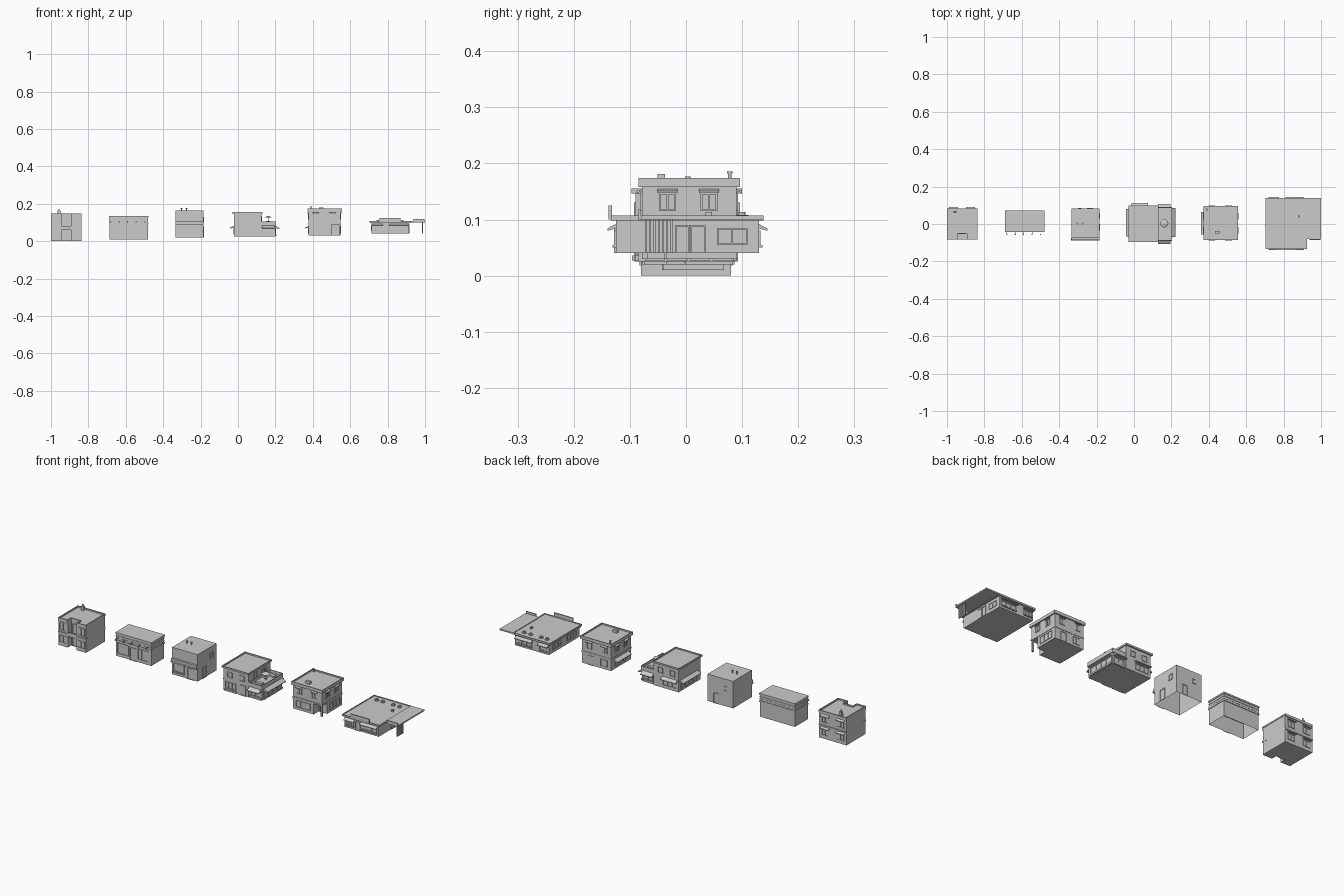
import bpy, bmesh, math
from mathutils import Vector


def mesh(name, verts, faces):
    me = bpy.data.meshes.new(name)
    me.from_pydata(verts, [], faces)
    bm = bmesh.new()
    bm.from_mesh(me)
    bmesh.ops.recalc_face_normals(bm, faces=bm.faces)
    bm.to_mesh(me)
    bm.free()
    ob = bpy.data.objects.new(name, me)
    bpy.context.collection.objects.link(ob)
    return ob


def box(name, x0, x1, y0, y1, z0, z1, floor=True):
    v = [(x, y, z) for z in (z0, z1) for x, y in ((x0, y0), (x1, y0), (x1, y1), (x0, y1))]
    f = [(4, 5, 6, 7)] + [(i, (i + 1) % 4, (i + 1) % 4 + 4, i + 4) for i in range(4)]
    if floor:
        f.append((3, 2, 1, 0))
    return mesh(name, v, f)


def rimmed_roof(name, x0, x1, y0, y1, z0, z1, rim=0.006, dip=0.007):
    """Roof slab whose top is sunk inside a raised edge."""
    ob = box(name, x0, x1, y0, y1, z0, z1)
    bm = bmesh.new()
    bm.from_mesh(ob.data)
    top = max(bm.faces, key=lambda f: f.calc_center_median().z)
    bmesh.ops.inset_region(bm, faces=[top], thickness=rim)
    inner = bmesh.ops.extrude_face_region(bm, geom=[top])
    bmesh.ops.translate(bm, vec=(0, 0, -dip), verts=[g for g in inner["geom"] if isinstance(g, bmesh.types.BMVert)])
    bmesh.ops.delete(bm, geom=[top], context='FACES')
    bm.to_mesh(ob.data)
    bm.free()


def place(side, wall, u, d):
    """Point at u along a wall and d out of it."""
    return {'F': (u, wall - d), 'B': (u, wall + d), 'L': (wall - d, u), 'R': (wall + d, u)}[side]


def panel(name, side, wall, u0, u1, z0, z1, d=0.003):
    a, b = place(side, wall, u0, 0), place(side, wall, u1, d)
    xs, ys = sorted((a[0], b[0])), sorted((a[1], b[1]))
    return box(name, *xs, *ys, z0, z1)


def window(side, wall, u0, u1, z0, z1, panes=1, t=0.003):
    """Raised frame with mullions around the wall surface."""
    panel("window_sill", side, wall, u0, u1, z0, z0 + t)
    panel("window_head", side, wall, u0, u1, z1 - t, z1)
    for i in range(panes + 1):
        u = u0 + (u1 - u0 - t) * i / panes
        panel("window_bar", side, wall, u, u + t, z0 + t, z1 - t)


def awning(side, wall, u0, u1, z0, z1, d=0.018):
    """Wedge canopy sloping down from the wall."""
    prof = [(0, z1), (d, z0 + 0.004), (d, z0), (0, z0 + 0.004)]
    v = [(*place(side, wall, u, p), z) for u in (u0, u1) for p, z in prof]
    f = [(0, 1, 2, 3), (4, 5, 6, 7)] + [(i, (i + 1) % 4, (i + 1) % 4 + 4, i + 4) for i in range(4)]
    mesh("awning", v, f)


def door(side, wall, u0, u1, z0, z1):
    window(side, wall, u0, u1, z0, z1)
    panel("door_leaf", side, wall, u0 + .004, u1 - .004, z0, z1 - .004, .001)


def cyl(name, x, y, z0, z1, r0, r1=None, n=12):
    r1 = r0 if r1 is None else r1
    v = [(x + r * math.cos(2 * math.pi * i / n), y + r * math.sin(2 * math.pi * i / n), z)
         for r, z in ((r0, z0), (r1, z1)) for i in range(n)]
    f = [tuple(range(n)), tuple(range(n, 2 * n))]
    f += [(i, (i + 1) % n, (i + 1) % n + n, i + n) for i in range(n)]
    ob = mesh(name, v, f)
    for p in ob.data.polygons:
        p.use_smooth = len(p.vertices) == 4
    ob.data.set_sharp_from_angle(angle=math.radians(40))


# House 1: two front bays with a recessed balcony between them
box("townhouse_body", -1, -.838, -.05, .08, 0, .138)
box("townhouse_roof_deck", -1, -.838, -.05, .08, .138, .14)
for x0, x1 in ((-1, -.945), (-.893, -.838)):
    box("townhouse_bay", x0, x1, -.08, -.05, 0, .14)
    window('F', -.08, x0 + .006, x1 - .006, .082, .126, 2)
    window('F', -.08, x0 + .006, x1 - .006, .018, .056, 2)
    box("bay_band", x0 - .001, x1 + .001, -.084, -.05, .066, .074)
    box("bay_cornice", x0, x1 + .001, -.083, -.078, .13, .147)
    box("bay_notch_rim", *((x1 - .004, x1) if x0 < -.95 else (x0, x0 + .004)), -.08, -.05, .14, .147)
box("notch_back_rim", -.949, -.889, -.052, -.047, .14, .147)
box("townhouse_rim_left", -1, -.995, -.08, .08, .14, .147)
box("townhouse_rim_right", -.842, -.836, -.08, .08, .14, .147)
box("townhouse_rim_back", -1, -.836, .077, .083, .135, .147)
box("balcony", -.945, -.893, -.082, -.05, .06, .067)
box("balcony_rail", -.945, -.893, -.082, -.079, .067, .082)
door('F', -.05, -.938, -.9, .068, .118)
door('F', -.05, -.938, -.9, 0, .05)
for z in (.085, .018):
    for u in (-.985, -.895):
        window('B', .08, u, u + .04, z, z + .034, 2)
        awning('B', .08, u - .004, u + .044, z + .034, z + .044, .01)
box("townhouse_back_band", -1, -.838, .08, .084, .066, .072)
box("chimney", -.964, -.95, .058, .07, .138, .163)
cyl("chimney_pot", -.957, .064, .163, .173, .003)

# House 2: low shop with cornice bands, open underneath
box("shop_body", -.688, -.482, -.04, .068, .01, .133, False)
for z0, z1, d in ((.127, .135, .003), (.114, .119, .002), (.09, .096, .003), (.102, .107, .001)):
    box("shop_band", -.688 - d, -.482 + d, -.04 - d, .068 + d, z0, z1)
for u in (-.68, -.56):
    window('F', -.04, u, u + .066, .025, .082, 3)
door('F', -.04, -.608, -.568, .01, .078)
for i in range(5):
    x = -.68 + .045 * i
    box("lamp_arm", x - .001, x + .001, -.058, -.04, .106, .108)
    box("lamp_head", x - .003, x + .003, -.06, -.054, .1, .106)

# House 3: tall plain block with a front canopy, open underneath
box("block_body", -.335, -.185, -.075, .083, .02, .163, False)
box("block_canopy", -.335, -.185, -.086, -.075, .086, .108)
box("canopy_lip", -.336, -.184, -.088, -.075, .09, .095)
window('F', -.075, -.327, -.262, .04, .082, 2)
panel("block_counter", 'F', -.075, -.327, -.262, .033, .04, .006)
door('F', -.075, -.245, -.205, .02, .08)
door('R', -.185, -.035, 0, .02, .078)
window('R', -.185, .03, .055, .1, .13)
window('B', .083, -.3, -.28, .1, .125)
door('B', .083, -.25, -.22, .02, .075)
for x in (-.302, -.275):
    cyl("vent_pipe", x, .003, .163, .173, .003)
    cyl("vent_cap", x, .003, .173, .177, .005)

# House 4: cafe with tall block and lower terrace wing
box("cafe_body", -.022, .125, -.09, .093, .025, .146)
rimmed_roof("cafe_roof", -.029, .13, -.097, .1, .146, .155)
box("terrace_wing", .125, .2, -.085, .085, .025, .09)
rimmed_roof("terrace_parapet", .125, .203, -.09, .09, .084, .106, .005, .014)
window('L', -.022, -.06, .075, .035, .07, 4)
awning('L', -.022, -.067, .08, .068, .083, .02)
window('R', .2, -.07, .08, .035, .07, 4)
awning('R', .2, -.07, .085, .066, .084, .022)
for u in (-.055, -.015, .025, .065):
    panel("planter", 'R', .2, u - .018, u + .018, .027, .036, .006)
for s, w in (('F', -.085), ('B', .085)):
    window(s, w, .135, .19, .038, .066, 2)
    awning(s, w, .128, .195, .066, .084, .022)
    panel("planter", s, w, .13, .195, .027, .037, .006)
window('F', -.09, -.012, .05, .04, .075, 3)
panel("planter", 'F', -.09, -.016, .054, .027, .036, .006)
door('F', -.09, .07, .11, .025, .08)
window('B', .093, -.01, .07, .04, .072, 3)
awning('B', .093, -.014, .074, .072, .086, .018)
for s, w in (('F', -.09), ('B', .093)):
    for u in (.0, .07):
        window(s, w, u, u + .03, .1, .13)
door('R', .125, -.05, -.02, .092, .135)
window('R', .125, .02, .06, .105, .132, 2)
cyl("umbrella_pole", .162, .003, .09, .128, .0018, n=8)
cyl("umbrella_top", .162, .003, .126, .136, .022, .001)
cyl("terrace_table", .162, .003, .104, .107, .011)
for y in (-.05, .055):
    box("terrace_bench", .145, .18, y - .01, y + .01, .09, .1)

# House 5: corner house with recessed entrance and column
box("corner_upper", .378, .549, -.078, .09, .09, .16)
box("corner_lower_back", .378, .549, -.035, .09, .03, .09)
box("corner_lower_left", .378, .5, -.078, -.035, .03, .09)
box("corner_column", .54, .549, -.078, -.069, .03, .09)
rimmed_roof("corner_roof", .372, .555, -.085, .096, .158, .174)
box("corner_band", .376, .551, -.081, .092, .088, .095)
door('F', -.035, .507, .537, .03, .083)
for s, w, us in (('R', .549, (-.048, .026)), ('L', .378, (-.048, .026)), ('F', -.078, (.4, .49)), ('B', .09, (.4, .49))):
    for u in us:
        window(s, w, u, u + .03, .115, .148, 2)
        awning(s, w, u - .003, u + .033, .147, .154, .01)
window('L', .378, -.045, .055, .04, .07, 3)
awning('L', .378, -.055, .065, .068, .082, .02)
window('F', -.078, .395, .48, .042, .08, 3)
window('R', .549, -.015, .07, .042, .08, 3)
window('B', .09, .4, .44, .042, .08, 2)
door('B', .09, .48, .515, .03, .08)
box("roof_hatch", .433, .457, -.051, -.037, .166, .181)
cyl("flue", .39, .078, .166, .184, .0035)
cyl("flue_cap", .39, .078, .182, .186, .005)

# House 6: wide diner with flat roof and side carport
box("diner_body", .715, .915, -.125, .13, .04, .1)
rimmed_roof("diner_roof", .704, .925, -.134, .138, .098, .107, .005, .004)
box("carport_roof", .92, 1, -.08, .138, .1, .107)
box("front_sign_board", .757, .868, -.138, -.132, .1, .125)
box("carport_sign_board", .938, .997, -.085, -.08, .1, .118)
for i in range(7):
    y = -.071 + .0075 * i
    box("carport_slat", .984, .99, y - .0015, y + .0015, .04, .1)
for s, w in (('F', -.125), ('B', .13)):
    for u0, u1 in ((.722, .77), (.815, .905)):
        window(s, w, u0, u1, .055, .08, 3)
        awning(s, w, u0 - .004, u1 + .004, .08, .092, .015)
        panel("diner_ledge", s, w, u0, u1, .05, .055, .006)
door('F', -.125, .777, .807, .04, .088)
window('L', .715, -.1, -.02, .055, .085, 3)
window('L', .715, .03, .1, .055, .085, 3)
for y in (-.02, .008):
    door('R', .915, y, y + .027, .04, .09)
window('R', .915, .055, .11, .055, .085, 2)
for x in (.747, .782, .843, .88):
    cyl("roof_fan", x, .1, .103, .108, .011)
    cyl("roof_fan_hub", x, .1, .108, .113, .006)
box("roof_vent", .876, .886, .035, .046, .103, .113)
